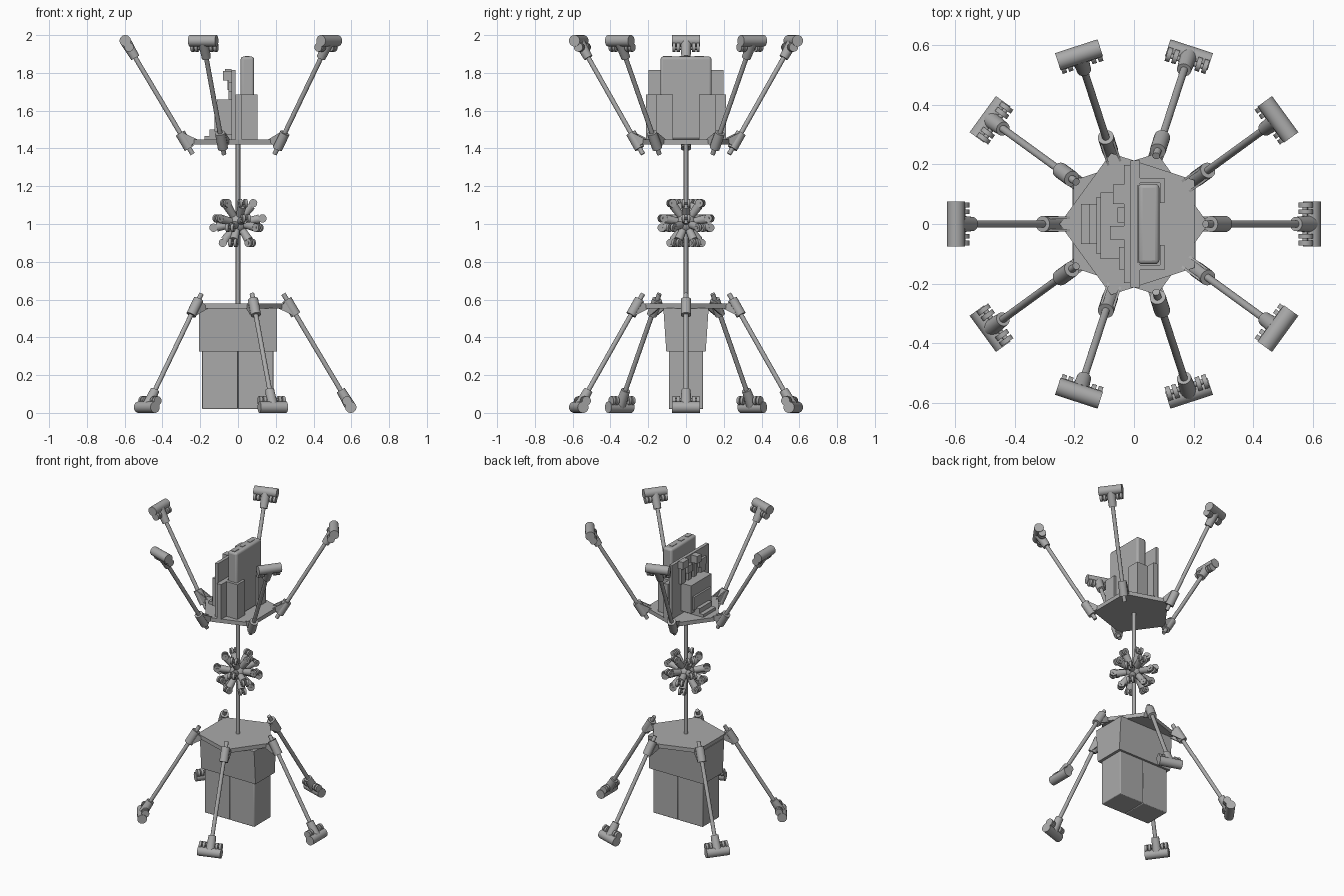
import bpy
import bmesh
from math import pi, radians, cos, sin, asin, sqrt
from mathutils import Matrix, Vector

cube = bpy.data.objects.get("Cube")
if cube:
    bpy.data.objects.remove(cube)

grey = bpy.data.materials.new("plain grey")
grey.use_nodes = True
COLOUR = (0.4, 0.4, 0.4, 1)
grey.diffuse_color = COLOUR
grey.node_tree.nodes["Principled BSDF"].inputs["Base Color"].default_value = COLOUR


def finish(name, bm, matrix=Matrix(), smooth=True):
    """Turn a bmesh into a placed grey object."""
    bmesh.ops.recalc_face_normals(bm, faces=bm.faces)
    mesh = bpy.data.meshes.new(name)
    bm.to_mesh(mesh)
    bm.free()
    mesh.materials.append(grey)
    ob = bpy.data.objects.new(name, mesh)
    bpy.context.collection.objects.link(ob)
    ob.matrix_world = matrix
    if smooth:
        bpy.ops.object.select_all(action="DESELECT")
        ob.select_set(True)
        bpy.context.view_layer.objects.active = ob
        bpy.ops.object.shade_smooth_by_angle(angle=radians(35))
    return ob


def rod(bm, a, b, r1, r2=None, sides=20):
    """Add a cylinder or cone between two points."""
    a, b = Vector(a), Vector(b)
    d = b - a
    place = Matrix.Translation((a + b) / 2) @ d.to_track_quat("Z", "Y").to_matrix().to_4x4()
    bmesh.ops.create_cone(bm, cap_ends=True, segments=sides, radius1=r1,
                          radius2=r1 if r2 is None else r2, depth=d.length, matrix=place)


def box(name, x, y, z, bevel=0.0, taper=1.0):
    """Box from x, y and z ranges; taper scales the bottom in y."""
    bm = bmesh.new()
    size = [r[1] - r[0] for r in (x, y, z)]
    mid = [(r[0] + r[1]) / 2 for r in (x, y, z)]
    bmesh.ops.create_cube(bm, size=1, matrix=Matrix.Translation(mid) @ Matrix.Diagonal((*size, 1)))
    for v in bm.verts:
        if v.co.z < mid[2]:
            v.co.y *= taper
    ob = finish(name, bm, smooth=bevel > 0)
    if bevel:
        mod = ob.modifiers.new("soft edges", "BEVEL")
        mod.width, mod.segments = bevel, 3
    return ob


def prism(bm, outline, direction):
    """Extrude a flat outline along a vector."""
    face = bm.faces.new([bm.verts.new(p) for p in outline])
    ext = bmesh.ops.extrude_face_region(bm, geom=[face])
    bmesh.ops.translate(bm, vec=direction,
                        verts=[g for g in ext["geom"] if isinstance(g, bmesh.types.BMVert)])


# Leg line, running in the x-z plane from foot to plate corner
FOOT = Vector((0.597, 0, 0.03))
TOP = Vector((0.24, 0, 0.63))
UP = (TOP - FOOT).normalized()
SIDE = Vector((0, 1, 0))


def leg(label, place):
    bm = bmesh.new()
    rod(bm, FOOT + UP * 0.05, TOP, 0.0125)
    finish(label + "_leg_rod", bm, place)

    # Clamp sleeve with two gussets against the plate
    bm = bmesh.new()
    rod(bm, TOP - UP * 0.13, TOP - UP * 0.035, 0.027)
    for s in (-1, 1):
        y = s * 0.021 - 0.004
        prism(bm, [(0.25, y, 0.585), (0.293, y, 0.515), (0.21, y, 0.555)], SIDE * 0.008)
    finish(label + "_leg_clamp", bm, place)

    # Cross bar, stem and paired hinge lugs
    bm = bmesh.new()
    rod(bm, FOOT - SIDE * 0.075, FOOT + SIDE * 0.075, 0.03, sides=28)
    rod(bm, FOOT + UP * 0.01, FOOT + UP * 0.105, 0.029, 0.024)
    for s in (-1, 1):
        for y in (0.041, 0.064):
            hub = FOOT + UP * 0.04 + SIDE * s * y
            rod(bm, hub - SIDE * 0.008, hub + SIDE * 0.008, 0.024)
        pin = FOOT + UP * 0.045
        rod(bm, pin, pin + SIDE * s * 0.07, 0.009, sides=12)
    finish(label + "_leg_foot", bm, place)


# Both plates carry five legs; the upper set is the lower one turned over
FLIP = Matrix.Translation((0, 0, 2)) @ Matrix.Rotation(pi, 4, "Y")
for label, base in (("lower", Matrix()), ("upper", FLIP)):
    bm = bmesh.new()
    corners = [(0.25 * cos(k * pi * 0.4), 0.25 * sin(k * pi * 0.4), 0.553) for k in range(5)]
    prism(bm, corners, Vector((0, 0, 0.027)))
    finish(label + "_plate", bm, base, smooth=False)
    for k in range(5):
        leg(label, base @ Matrix.Rotation(k * pi * 0.4, 4, "Z"))

# Central mast
bm = bmesh.new()
rod(bm, (0, 0, 0.57), (0, 0, 1.43), 0.012)
finish("mast", bm)

# Hub: ball with twenty forked arms in dodecahedral directions
bm = bmesh.new()
bmesh.ops.create_uvsphere(bm, u_segments=24, v_segments=14, radius=0.055)
finish("hub_ball", bm, Matrix.Translation((0, 0, 1.005)))
HIGH, LOW = radians(52.6), radians(10.8)
for elev, start in ((HIGH, 0), (LOW, 0), (-LOW, pi / 5), (-HIGH, pi / 5)):
    for k in range(5):
        turn = start + k * pi * 0.4
        place = (Matrix.Translation((0, 0, 1.005)) @ Matrix.Rotation(turn, 4, "Z")
                 @ Matrix.Rotation(-elev, 4, "Y"))
        bm = bmesh.new()
        rod(bm, (0.03, 0, 0), (0.115, 0, 0), 0.018, 0.024, sides=16)
        for s in (-1, 1):
            rod(bm, (0.132, s * 0.007, 0), (0.132, s * 0.022, 0), 0.022, sides=16)
        rod(bm, (0.132, -0.025, 0), (0.132, 0.025, 0), 0.008, sides=10)
        finish("hub_arm", bm, place)

# Hanging case: flared holder and two cells
box("case_holder", (-0.206, 0.206), (-0.12, 0.12), (0.325, 0.555), taper=0.87)
box("left_cell", (0.001, 0.187), (-0.09, 0.09), (0.02, 0.33), 0.005)
box("right_cell", (-0.19, -0.001), (-0.09, 0.09), (0.02, 0.33), 0.005)

# Tall rounded unit with sockets on its top, held by corner clips
box("tall_unit", (0.014, 0.085), (-0.135, 0.135), (1.447, 1.886), 0.014)
for y, half in ((0.07, 0.024), (-0.018, 0.017), (-0.098, 0.024)):
    box("unit_socket", (0.037, 0.06), (y - half, y + half), (1.884, 1.889))
for s in (-1, 1):
    def span(a, b):
        return tuple(sorted((s * a, s * b)))
    box("clip_side", (0.02, 0.103), span(0.137, 0.155), (1.447, 1.685))
    box("clip_face", (0.087, 0.103), span(0.07, 0.155), (1.447, 1.685))
    box("board_side", (-0.012, 0.02), span(0.13, 0.213), (1.447, 1.685))

# Circuit boards and their components
box("main_board", (-0.012, 0.012), (-0.213, 0.213), (1.447, 1.685))
box("rear_board", (-0.034, -0.012), (-0.198, 0.198), (1.447, 1.815))
box("square_module", (-0.112, -0.034), (-0.118, 0.105), (1.47, 1.66))
box("module_cover", (-0.125, -0.112), (-0.1, 0.09), (1.49, 1.58))
box("low_connector", (-0.15, -0.034), (-0.067, 0.067), (1.447, 1.5))
box("connector_lip", (-0.178, -0.15), (-0.067, 0.067), (1.447, 1.467))
for y, width, depth, low in ((0.10, 0.066, 0.07, 1.77), (0.03, 0.05, 0.055, 1.71),
                             (-0.03, 0.045, 0.08, 1.76), (-0.115, 0.075, 0.05, 1.7)):
    box("top_component", (-depth, -0.034), (y - width / 2, y + width / 2), (low, low + 0.05))
    box("component_stem", (-0.05, -0.034), (y - width / 3, y + width / 3), (1.66, low))
